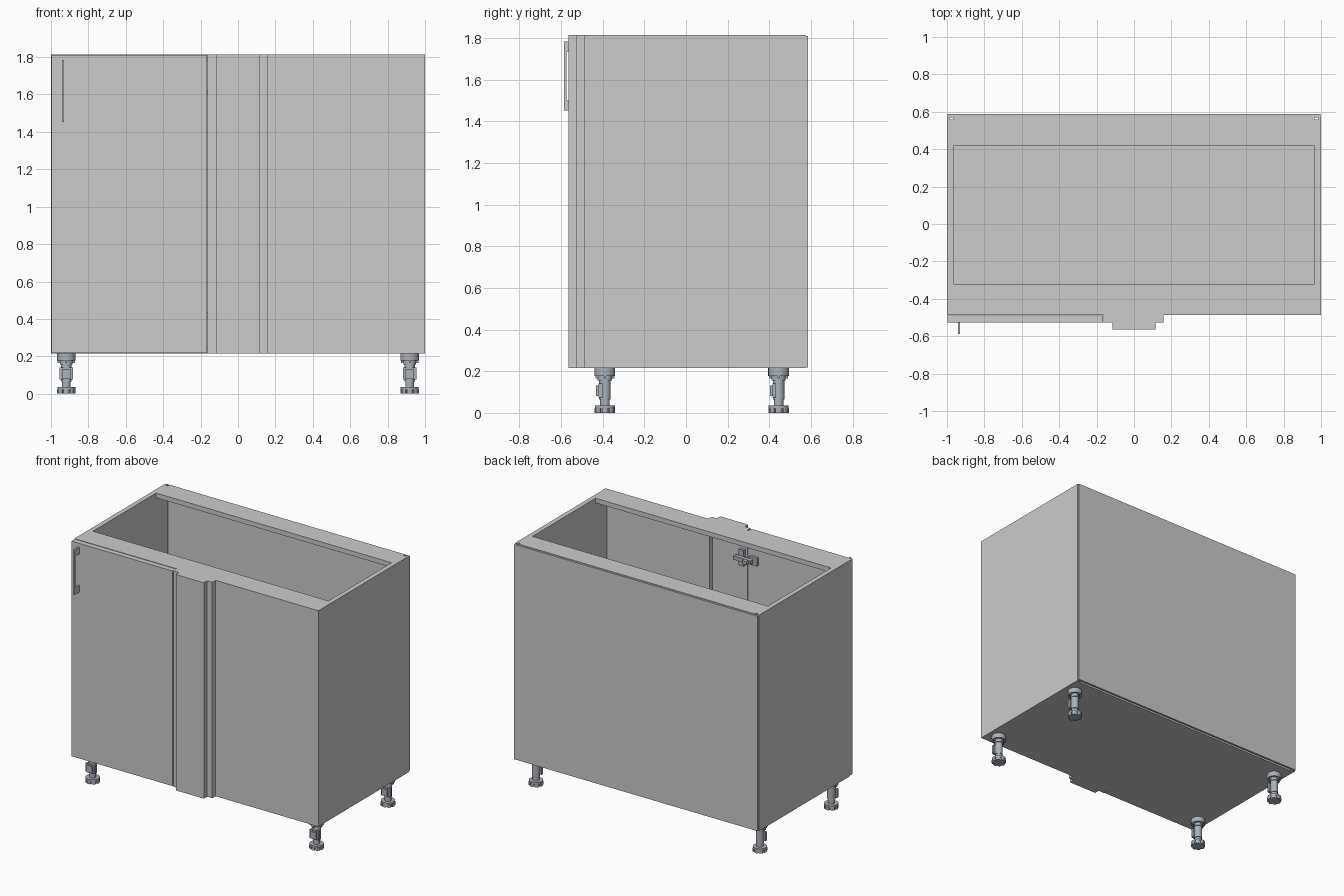
import bpy, bmesh
from math import cos, sin, pi, radians

if "Cube" in bpy.data.objects:
    bpy.data.objects.remove(bpy.data.objects["Cube"])

metal = bpy.data.materials.new("leg_grey")
metal.diffuse_color = (0.40, 0.45, 0.49, 1)
metal.use_nodes = True
metal.node_tree.nodes["Principled BSDF"].inputs["Base Color"].default_value = metal.diffuse_color


def finish(name, bm, mat=None):
    bmesh.ops.recalc_face_normals(bm, faces=bm.faces[:])
    me = bpy.data.meshes.new(name)
    bm.to_mesh(me)
    bm.free()
    ob = bpy.data.objects.new(name, me)
    bpy.context.collection.objects.link(ob)
    if mat:
        me.materials.append(mat)
    return ob


def add_prism(bm, pts, lo, hi, axis="z"):
    """Extrude a 2D outline along z (points are x,y) or along x (points are y,z)."""
    def co(p, t):
        return (p[0], p[1], t) if axis == "z" else (t, p[0], p[1])
    a = [bm.verts.new(co(p, lo)) for p in pts]
    b = [bm.verts.new(co(p, hi)) for p in pts]
    n = len(pts)
    bm.faces.new(a[::-1])
    bm.faces.new(b)
    for i in range(n):
        j = (i + 1) % n
        bm.faces.new((a[i], a[j], b[j], b[i]))


def rect(x0, x1, y0, y1):
    return [(x0, y0), (x1, y0), (x1, y1), (x0, y1)]


def ring(cx, cy, r, n=24):
    return [(cx + r * cos(2 * pi * i / n), cy + r * sin(2 * pi * i / n)) for i in range(n)]


def prism(name, pts, lo, hi, axis="z", mat=None):
    bm = bmesh.new()
    add_prism(bm, pts, lo, hi, axis)
    return finish(name, bm, mat)


def box(name, x0, x1, y0, y1, z0, z1):
    return prism(name, rect(x0, x1, y0, y1), z0, z1)


BOT, TOP, T = 0.215, 1.815, 0.035
FRONT, BACK = -0.487, 0.573
IN = 1 - T

# Side panels with a groove near the back edge
for s, side in ((-1, "left"), (1, "right")):
    outline = [(1, FRONT), (1, BACK), (IN, BACK), (IN, 0.570), (0.983, 0.570),
               (0.983, 0.558), (IN, 0.558), (IN, FRONT)]
    prism(side + "_side_panel", [(s * x, y) for x, y in outline], BOT, TOP)

# Bottom, top rails, back panel
box("bottom_panel", -IN, IN, FRONT, 0.561, BOT, BOT + T)
box("front_top_rail", -IN, IN, FRONT, -0.32, TOP - T, TOP)
box("back_top_rail", -IN, IN, 0.42, BACK, TOP - T, TOP)
box("back_panel", -0.997, 0.997, BACK, 0.587, BOT + 0.004, TOP - 0.004)

# Front: door, fixed panel and stepped filler
box("door", -0.998, -0.167, -0.526, FRONT - 0.001, 0.218, 1.812)
box("fixed_front_panel", 0.125, IN, FRONT, FRONT + T, BOT + T, TOP - T)
box("filler_base", -0.162, 0.157, -0.526, FRONT, BOT, TOP)
box("filler_face", -0.115, 0.115, -0.564, -0.526, BOT, TOP)

# Door handle: flat bow with two feet
prism("door_handle", [(-0.526, 1.453), (-0.587, 1.453), (-0.587, 1.785), (-0.526, 1.785),
                      (-0.526, 1.737), (-0.574, 1.737), (-0.574, 1.502), (-0.526, 1.502)],
      -0.942, -0.930, "x")

# Hinges behind the door: cup, arm and mounting plate
for z, where in ((1.61, "upper"), (0.42, "lower")):
    bm = bmesh.new()
    add_prism(bm, rect(-0.255, -0.195, FRONT, -0.465), z - 0.03, z + 0.03)
    add_prism(bm, rect(-0.225, -0.08, -0.465, -0.435), z - 0.014, z + 0.014)
    add_prism(bm, rect(-0.145, -0.105, FRONT, -0.465), z - 0.06, z + 0.06)
    add_prism(bm, rect(-0.21, -0.17, -0.435, -0.41), z - 0.012, z + 0.012)
    finish(where + "_hinge", bm, metal)


def leg(name, cx, cy):
    bm = bmesh.new()
    # notched foot
    foot = []
    for i in range(8):
        a = 2 * pi * i / 8
        for d, r in ((-17, 0.048), (-6, 0.05), (6, 0.05), (17, 0.048), (18, 0.040), (27, 0.040)):
            foot.append((cx + r * cos(a + radians(d)), cy + r * sin(a + radians(d))))
    add_prism(bm, foot, 0, 0.022)
    add_prism(bm, ring(cx, cy, 0.048), 0.022, 0.035)
    # stem, sleeve and collar
    add_prism(bm, ring(cx, cy, 0.023), 0.035, 0.08)
    add_prism(bm, ring(cx, cy, 0.028), 0.065, 0.165)
    add_prism(bm, ring(cx, cy, 0.034), 0.155, 0.178)
    # top flange with ribs
    add_prism(bm, ring(cx, cy, 0.050), 0.178, BOT)
    add_prism(bm, rect(cx - 0.046, cx + 0.046, cy - 0.005, cy + 0.005), 0.165, 0.179)
    add_prism(bm, rect(cx - 0.005, cx + 0.005, cy - 0.046, cy + 0.046), 0.165, 0.179)
    # plinth clip facing the front
    add_prism(bm, rect(cx - 0.037, cx + 0.037, cy - 0.030, cy - 0.012), 0.075, 0.14)
    add_prism(bm, rect(cx - 0.022, cx + 0.022, cy - 0.042, cy - 0.030), 0.08, 0.132)
    ob = finish(name, bm, metal)
    bpy.ops.object.select_all(action="DESELECT")
    ob.select_set(True)
    bpy.context.view_layer.objects.active = ob
    bpy.ops.object.shade_smooth_by_angle(angle=radians(20))


for x, side in ((-0.918, "left"), (0.918, "right")):
    for y, end in ((-0.39, "front"), (0.445, "back")):
        leg(f"{end}_{side}_leg", x, y)
